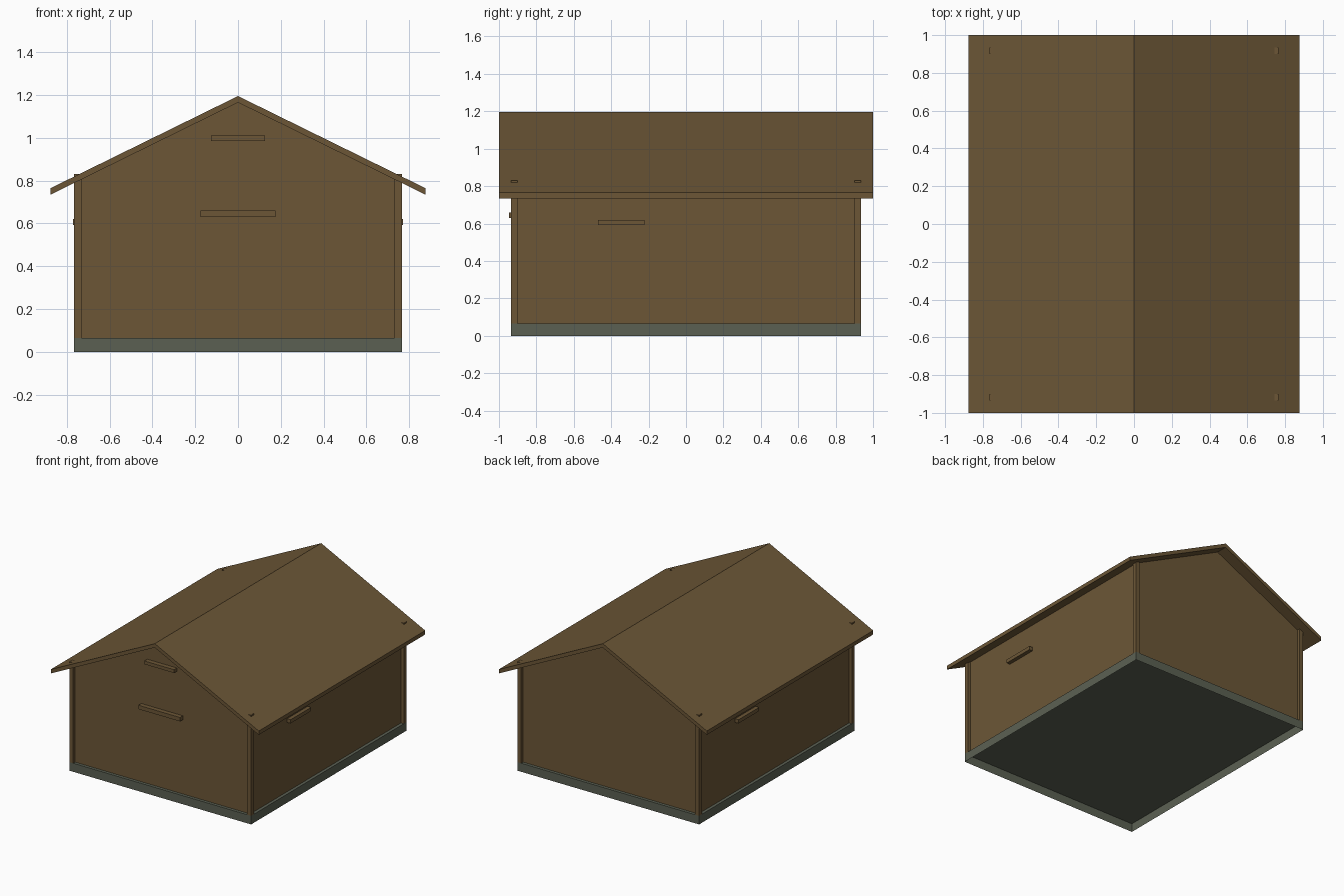
import bpy
import bmesh

cube = bpy.data.objects.get("Cube")
if cube:
    bpy.data.objects.remove(cube, do_unlink=True)


def material(name, color):
    m = bpy.data.materials.new(name)
    m.use_nodes = True
    m.diffuse_color = color
    m.node_tree.nodes["Principled BSDF"].inputs["Base Color"].default_value = color
    return m


BROWN = material("brown wood", (0.150, 0.094, 0.037, 1))
GREY = material("grey green stone", (0.105, 0.118, 0.086, 1))

HALF_X, HALF_Y = 0.765, 0.935      # plinth footprint
BASE_TOP = 0.065
EAVE_X, EAVE_Z = 0.875, 0.765
RIDGE_Z, ROOF_T = 1.195, 0.03
SLOPE = (RIDGE_Z - EAVE_Z) / EAVE_X


def prism(name, profile, half_y, mat, open_bottom=False):
    """Extrude an x-z profile along y, centred on y = 0."""
    bm = bmesh.new()
    face = bm.faces.new([bm.verts.new((x, -half_y, z)) for x, z in profile])
    ext = bmesh.ops.extrude_face_region(bm, geom=[face])
    verts = [g for g in ext["geom"] if isinstance(g, bmesh.types.BMVert)]
    bmesh.ops.translate(bm, verts=verts, vec=(0, 2 * half_y, 0))
    bmesh.ops.recalc_face_normals(bm, faces=bm.faces)
    if open_bottom:
        down = [f for f in bm.faces if f.normal.z < -0.99]
        bmesh.ops.delete(bm, geom=down, context='FACES')
    mesh = bpy.data.meshes.new(name)
    bm.to_mesh(mesh)
    bm.free()
    mesh.materials.append(mat)
    ob = bpy.data.objects.new(name, mesh)
    bpy.context.collection.objects.link(ob)
    return ob


def box(name, x, y, z, mat, open_bottom=False):
    """Box from (min, max) pairs."""
    ob = prism(name, [(x[0], z[0]), (x[1], z[0]), (x[1], z[1]), (x[0], z[1])],
               (y[1] - y[0]) / 2, mat, open_bottom)
    ob.location.y = (y[0] + y[1]) / 2
    return ob


# Plinth, hollow underneath
box("plinth", (-HALF_X, HALF_X), (-HALF_Y, HALF_Y), (0, BASE_TOP), GREY, True)

# Walls with gable ends, set in slightly from the plinth edge
wx, wy = 0.742, 0.912
ridge = RIDGE_Z - ROOF_T
shoulder = ridge - SLOPE * wx
prism("walls", [(-wx, BASE_TOP), (wx, BASE_TOP), (wx, shoulder),
                (0, ridge), (-wx, shoulder)], wy, BROWN, True)

# Roof: two sloping boards meeting at the ridge, with plumb-cut eaves
prism("roof", [(-EAVE_X, EAVE_Z - ROOF_T), (0, ridge), (EAVE_X, EAVE_Z - ROOF_T),
               (EAVE_X, EAVE_Z), (0, RIDGE_Z), (-EAVE_X, EAVE_Z)], 1.0, BROWN)

# Corner posts, whose tips just come through the roof
for sx, side in ((1, "left"), (-1, "right")):
    for sy, end in ((1, "back"), (-1, "front")):
        xs = sorted((sx * 0.732, sx * HALF_X))
        ys = sorted((sy * 0.9, sy * HALF_Y))
        box(f"{end}_{side}_post", xs, ys, (BASE_TOP, 0.83), BROWN, True)

# Front bars
box("front_handle", (-0.175, 0.175), (-0.947, -wy), (0.63, 0.66), BROWN)
box("gable_bar", (-0.125, 0.125), (-0.947, -wy), (0.985, 1.01), BROWN)

# Side handles, placed with half-turn symmetry
for s, side in ((1, "left"), (-1, "right")):
    box(f"{side}_handle", sorted((s * wx, s * 0.771)),
        sorted((s * -0.47, s * -0.222)), (0.592, 0.62), BROWN)
